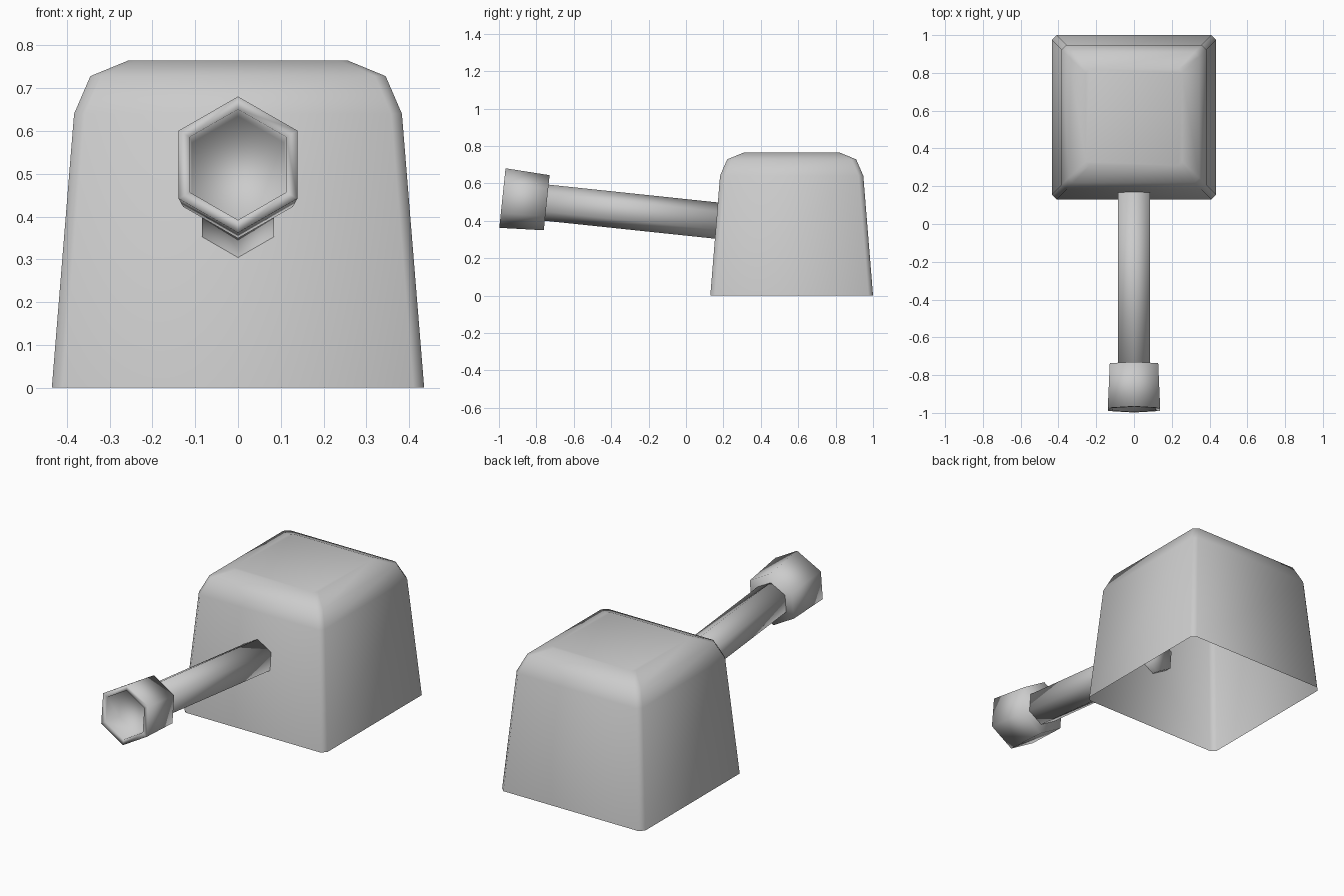
import bpy
import bmesh
from math import radians, sin, cos, tau
from mathutils import Matrix

if "Cube" in bpy.data.objects:
    bpy.data.objects.remove(bpy.data.objects["Cube"], do_unlink=True)

# Single plain material
grey = bpy.data.materials.new("light_grey")
grey.use_nodes = True
colour = (0.6, 0.6, 0.6, 1)
grey.diffuse_color = colour
grey.node_tree.nodes["Principled BSDF"].inputs["Base Color"].default_value = colour


def hexagon(radius):
    """Six-sided ring with a point at the top."""
    return [(radius * sin(-tau * i / 6), radius * cos(tau * i / 6)) for i in range(6)]


def cut_square(half, cut):
    """Square ring with clipped corners, counter-clockwise."""
    a, b = half, half - cut
    return [(a, -b), (a, b), (b, a), (-b, a), (-a, b), (-a, -b), (-b, -a), (b, -a)]


def loft(name, sections, matrix, close_start):
    """Skin a list of (height, ring) sections and cap the ends."""
    bm = bmesh.new()
    rings = [[bm.verts.new((x, y, z)) for x, y in ring] for z, ring in sections]
    for low, high in zip(rings, rings[1:]):
        n = len(low)
        for i in range(n):
            j = (i + 1) % n
            bm.faces.new((low[i], low[j], high[j], high[i]))
    bm.faces.new(rings[-1])
    if close_start:
        bm.faces.new(rings[0][::-1])
    for face in bm.faces:
        face.smooth = True
    bm.transform(matrix)
    mesh = bpy.data.meshes.new(name)
    bm.to_mesh(mesh)
    bm.free()
    mesh.materials.append(grey)
    obj = bpy.data.objects.new(name, mesh)
    bpy.context.collection.objects.link(obj)
    return obj


# Turret body: tapered shell with a rounded top and an open underside
body_profile = [(0, 0.435, 0.025), (0.64, 0.383, 0.025),
                (0.728, 0.345, 0.025), (0.765, 0.255, 0.02)]
loft("turret_body", [(z, cut_square(h, c)) for z, h, c in body_profile],
     Matrix.Translation((0, 0.565, 0)), False)

# Barrel axis points forward and slightly upward from inside the front wall
aim = Matrix.Translation((0, 0.2, 0.397)) @ Matrix.Rotation(radians(84), 4, "X")

loft("barrel", [(0, hexagon(0.097)), (0.96, hexagon(0.097))], aim, True)

# Flared muzzle with a recessed mouth
muzzle_profile = [(0.95, 0.148), (1.188, 0.16), (1.188, 0.13), (1.08, 0.125)]
loft("muzzle", [(z, hexagon(r)) for z, r in muzzle_profile], aim, True)
